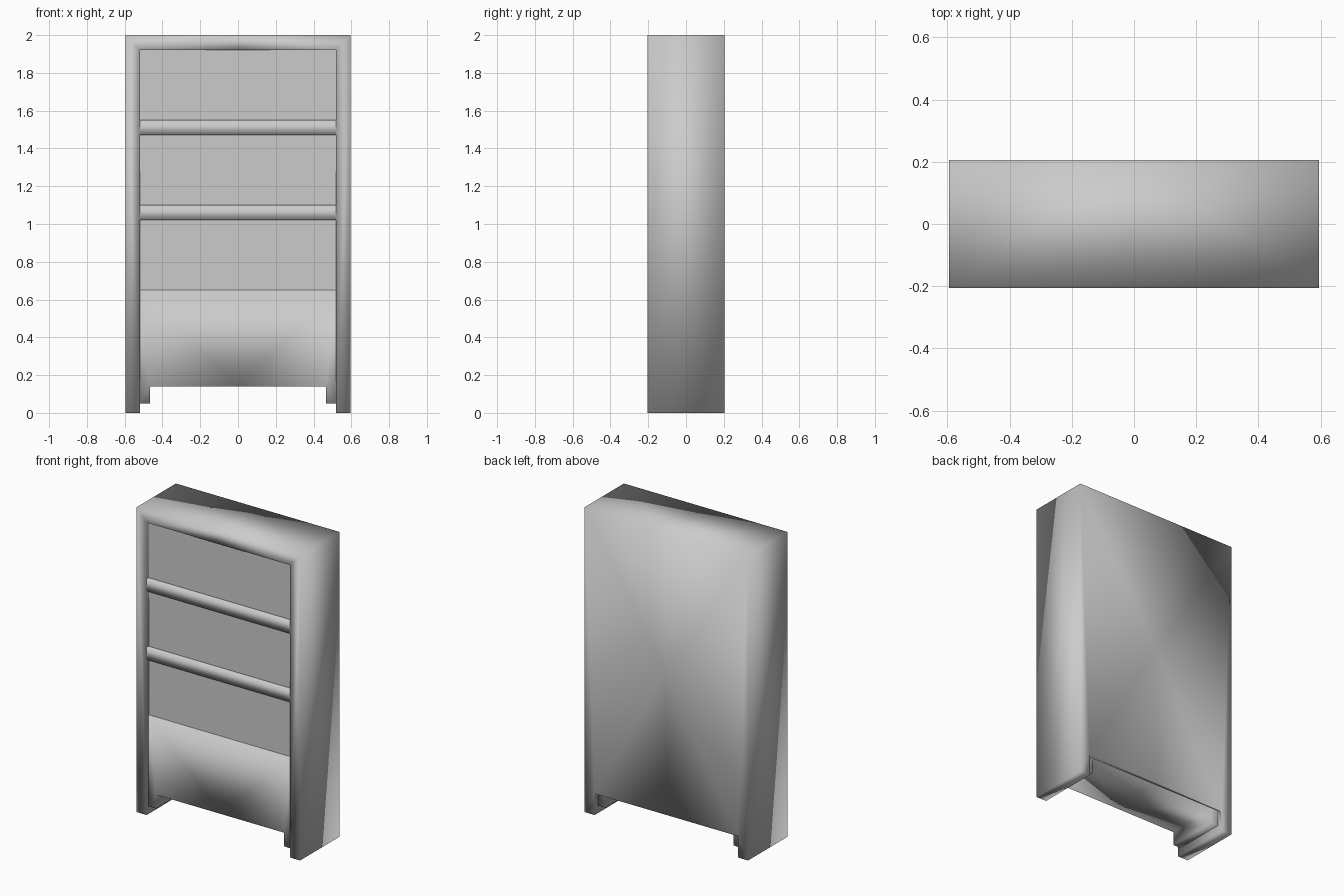
import bpy, bmesh

cube = bpy.data.objects.get("Cube")
if cube:
    bpy.data.objects.remove(cube, do_unlink=True)

grey = bpy.data.materials.new("light_grey")
grey.use_nodes = True
colour = (0.6, 0.6, 0.6, 1)
grey.diffuse_color = colour
grey.node_tree.nodes["Principled BSDF"].inputs["Base Color"].default_value = colour

# Shared dimensions
OUT, INN = 0.595, 0.52
FRONT, BACK = -0.205, 0.205
TOP, LINTEL, ARCH = 2.0, 1.92, 0.14


def half_part(name, points, faces, smooth=True):
    """Build the +x half from named points and mirror it."""
    bm = bmesh.new()
    v = {key: bm.verts.new(co) for key, co in points.items()}
    for face in faces:
        bm.faces.new([v[key] for key in face.split()]).smooth = smooth
    bmesh.ops.recalc_face_normals(bm, faces=bm.faces)
    mesh = bpy.data.meshes.new(name)
    bm.to_mesh(mesh)
    bm.free()
    mesh.materials.append(grey)
    obj = bpy.data.objects.new(name, mesh)
    bpy.context.collection.objects.link(obj)
    mirror = obj.modifiers.new("mirror", 'MIRROR')
    mirror.use_clip = True
    return obj


def extrusion(prefixes, profile, depths):
    """Name the profile points once per depth, such as f0 and b0."""
    return {f"{p}{i}": (x, y, z) for p, y in zip(prefixes, depths)
            for i, (x, z) in enumerate(profile)}


# Outer shell: stiles, lintel and back panel in one soft-shaded skin
pts = extrusion("fb", [(INN, 0), (OUT, 0), (OUT, TOP), (0, TOP)], (FRONT, BACK))
pts.update(lc=(0, FRONT, LINTEL), ls=(INN, FRONT, LINTEL),
           ic=(0, BACK - 0.02, LINTEL), si=(INN, BACK - 0.02, LINTEL),
           ac=(0, BACK - 0.02, ARCH), sa=(INN, BACK - 0.02, ARCH),
           bc=(0, BACK, ARCH), bs=(INN, BACK, ARCH), mid=(0, BACK, 1.07))
half_part("cabinet_shell", pts, [
    "f0 f1 f2 ls", "ls f2 f3 lc",                    # front frame
    "f1 b1 b2 f2", "f2 b2 b3 f3", "f0 b0 b1 f1",     # side, top, foot
    "f0 ls si sa bs b0", "lc ic si ls",              # inner walls
    "ic ac sa si", "ac bc bs sa",                    # inside of back
    "bc bs mid", "mid bs b2 b3", "bs b0 b1 b2"])     # back panel

# Lower body: an arched plinth with small inner feet
arch = [(0, ARCH), (0.465, ARCH), (0.465, 0.05), (INN, 0.05), (INN, 0.65), (0, 0.65)]
half_part("lower_body", extrusion("fb", arch, (-0.185, 0.17)), [
    "f0 f1 f4 f5", "f1 f2 f3 f4", "b0 b1 b4 b5", "b1 b2 b3 b4",
    "f0 b0 b1 f1", "f1 b1 b2 f2", "f2 b2 b3 f3", "f4 b4 b5 f5"])

# Flat door panel behind the rails
door = [(0, 0.65), (INN, 0.65), (INN, LINTEL), (0, LINTEL)]
half_part("door_panel", extrusion("fb", door, (-0.183, -0.16)), [
    "f0 f1 f2 f3", "b0 b1 b2 b3", "f0 f1 b1 b0", "f2 f3 b3 b2"], smooth=False)

# Soft-shaded cross rails
for name, low in (("lower_rail", 1.02), ("upper_rail", 1.47)):
    rail = [(0, low), (INN, low), (INN, low + 0.08), (0, low + 0.08)]
    half_part(name, extrusion("fb", rail, (FRONT, -0.165)), [
        "f0 f1 f2 f3", "b0 b1 b2 b3", "f0 f1 b1 b0", "f2 f3 b3 b2"])
